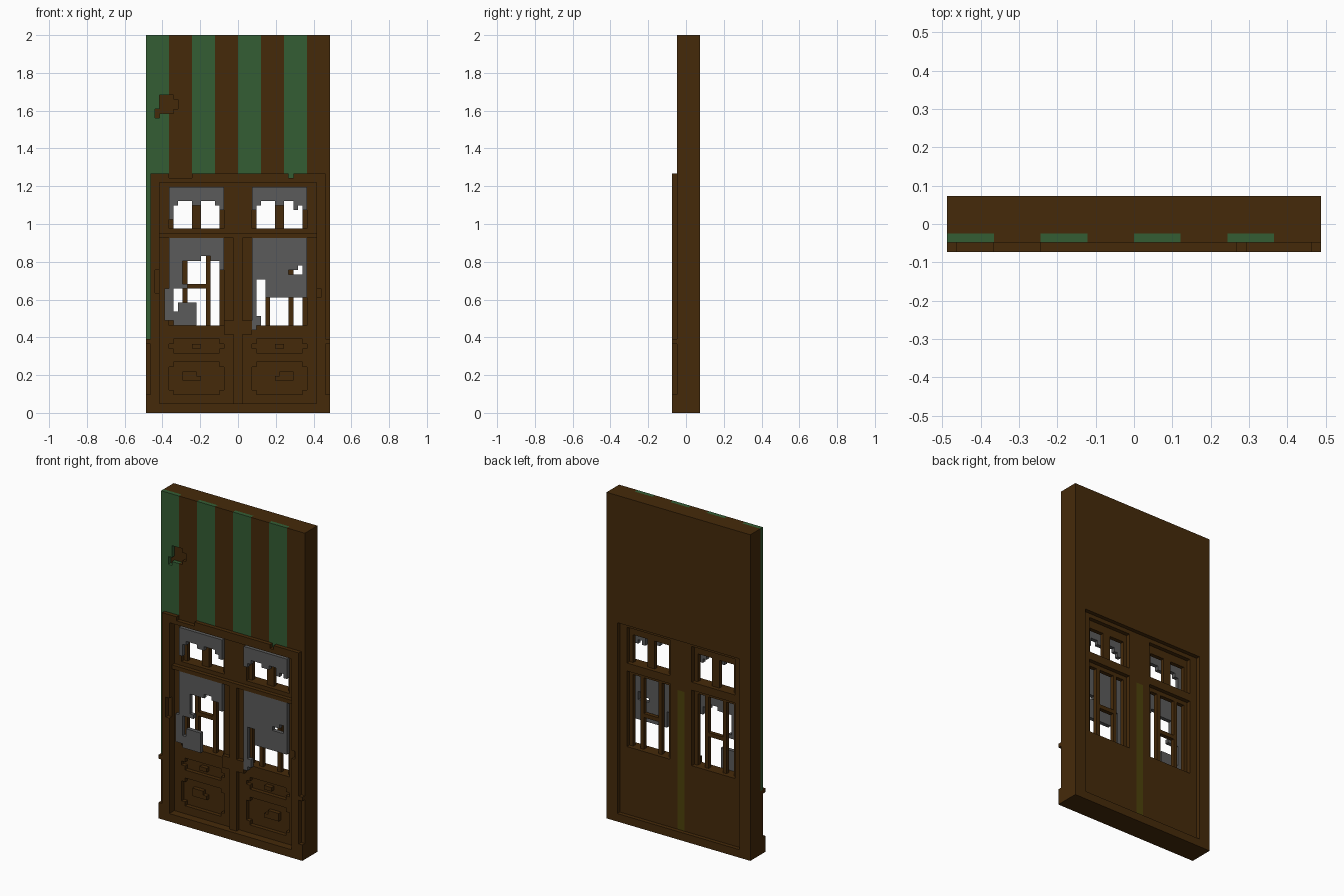
import bpy, bmesh

cube = bpy.data.objects.get("Cube")
if cube:
    bpy.data.objects.remove(cube, do_unlink=True)

U = 2 / 82          # one block; the model is 40 wide, 6 deep, 82 high


def material(name, rgb):
    m = bpy.data.materials.new(name)
    m.use_nodes = True
    m.diffuse_color = (*rgb, 1)
    bsdf = next(n for n in m.node_tree.nodes if n.type == 'BSDF_PRINCIPLED')
    bsdf.inputs["Base Color"].default_value = (*rgb, 1)
    return m


brown = material("dark brown wood", (0.060, 0.023, 0.003))
green = material("green paint", (0.034, 0.110, 0.034))
grey = material("grey glass", (0.105, 0.105, 0.105))
olive = material("olive strip", (0.074, 0.054, 0.003))


def slab(y0, y1, *rects):
    """Blocks filling (x0, x1, z0, z1) rectangles between two depth layers."""
    return {(x, y, z) for x0, x1, z0, z1 in rects
            for x in range(x0, x1) for y in range(y0, y1) for z in range(z0, z1)}


def mirror(cells):
    return {(-x - 1, y, z) for x, y, z in cells}


def notched(x0, x1, z0, z1):
    """Sunk panel one block deep with its corners stepped in."""
    return slab(2, 3, (x0, x1, z0 + 1, z1 - 1), (x0 + 1, x1 - 1, z0, z1))


def part(name, mat, cells):
    """Skin a set of blocks and merge the flat faces."""
    bm = bmesh.new()
    verts = {}

    def vert(p):
        if p not in verts:
            verts[p] = bm.verts.new((p[0] * U, (p[1] - 3) * U, p[2] * U))
        return verts[p]

    for cell in sorted(cells):
        for axis in range(3):
            b, c = (axis + 1) % 3, (axis + 2) % 3
            for out in (0, 1):
                near = list(cell)
                near[axis] += 2 * out - 1
                if tuple(near) in cells:
                    continue
                loop = []
                for db, dc in ((0, 0), (1, 0), (1, 1), (0, 1)):
                    p = list(cell)
                    p[axis] += out
                    p[b] += db
                    p[c] += dc
                    loop.append(vert(tuple(p)))
                bm.faces.new(loop if out else loop[::-1])
    bmesh.ops.dissolve_limit(bm, angle_limit=0.01, verts=bm.verts[:], edges=bm.edges[:])
    me = bpy.data.meshes.new(name)
    bm.to_mesh(me)
    bm.free()
    me.materials.append(mat)
    bpy.context.scene.collection.objects.link(bpy.data.objects.new(name, me))


# Wall with a doorway, painted stripes and a chipped hole
stripes = slab(1, 2, (-20, -19, 16, 52), (11, 12, 51, 52))
for x in range(-20, 20, 10):
    stripes |= slab(1, 2, (x, x + 5, 52, 82))
chip = slab(1, 2, (-17, -14, 65, 69), (-14, -13, 66, 68), (-18, -17, 64, 66))
doorway = (-17, 17, 2, 50)
part("wall", brown, slab(1, 6, (-20, 20, 0, 82)) - slab(1, 6, doorway) - stripes - chip)
part("painted_stripes", green, stripes - chip)

# Raised surround with worn notches, base and side feet
surround = slab(0, 1, (-19, 19, 2, 52), (-20, 20, 0, 2))
surround -= slab(0, 1, doorway, (-18, -17, 26, 31), (17, 18, 25, 27),
                 (-15, -10, 51, 52), (11, 12, 51, 52))
feet = slab(0, 1, (19, 20, 2, 4), (19, 20, 15, 16))
part("door_surround", brown, surround | feet | mirror(feet))
part("transom_rail", brown, slab(1, 2, (-17, 17, 38, 39)))
part("centre_post", brown, slab(1, 2, (-1, 1, 2, 38)))

# Door leaf with two windows and two sunk panels holding small raised blocks
windows = slab(2, 5, (3, 15, 19, 38), (3, 15, 40, 49))
strip = slab(4, 5, (-1, 1, 2, 37))
panels = notched(3, 15, 4, 11) | notched(3, 15, 13, 16)
panels -= slab(2, 3, (8, 12, 7, 8), (9, 12, 8, 9), (8, 10, 14, 15))
leaf = slab(2, 5, (0, 17, 2, 50)) - windows - strip - panels

# Jambs and glazing bars in the middle of each opening
bars = windows & slab(3, 4, (0, 17, 2, 50))
bars -= slab(3, 4, (4, 14, 19, 37), (4, 14, 40, 47))
bars |= slab(3, 4, (6, 7, 19, 37), (11, 12, 19, 37), (7, 11, 27, 28), (8, 10, 40, 47))

# Lock plate beside the post
lock = slab(1, 2, (1, 3, 17, 20))

for name, cells in (("door_leaf", leaf), ("window_bars", bars), ("lock_plate", lock)):
    part("left_" + name, brown, cells)
    part("right_" + name, brown, mirror(cells))
part("back_strip", olive, strip)

# Upper panes broken away along the lower edge
upper = slab(1, 2, (3, 15, 44, 49))
upper -= slab(1, 2, (5, 8, 44, 46), (10, 13, 44, 46), (4, 14, 44, 45))
part("left_upper_pane", grey, upper | slab(1, 2, (12, 13, 44, 46)))
part("right_upper_pane", grey, mirror(upper) | slab(1, 2, (-15, -14, 42, 44)))

# Lower panes, each broken differently
left_pane = slab(1, 2, (3, 15, 25, 38), (3, 4, 18, 25), (4, 5, 19, 21))
left_pane -= slab(1, 2, (4, 6, 25, 29), (11, 14, 30, 31), (13, 14, 31, 32))
part("left_lower_pane", grey, left_pane)
right_pane = slab(1, 2, (-15, -3, 31, 38), (-15, -11, 27, 31),
                  (-16, -14, 20, 27), (-14, -9, 19, 24))
right_pane -= slab(1, 2, (-12, -6, 28, 33), (-8, -6, 31, 34), (-6, -4, 31, 33),
                   (-14, -13, 22, 24))
part("right_lower_pane", grey, right_pane)
